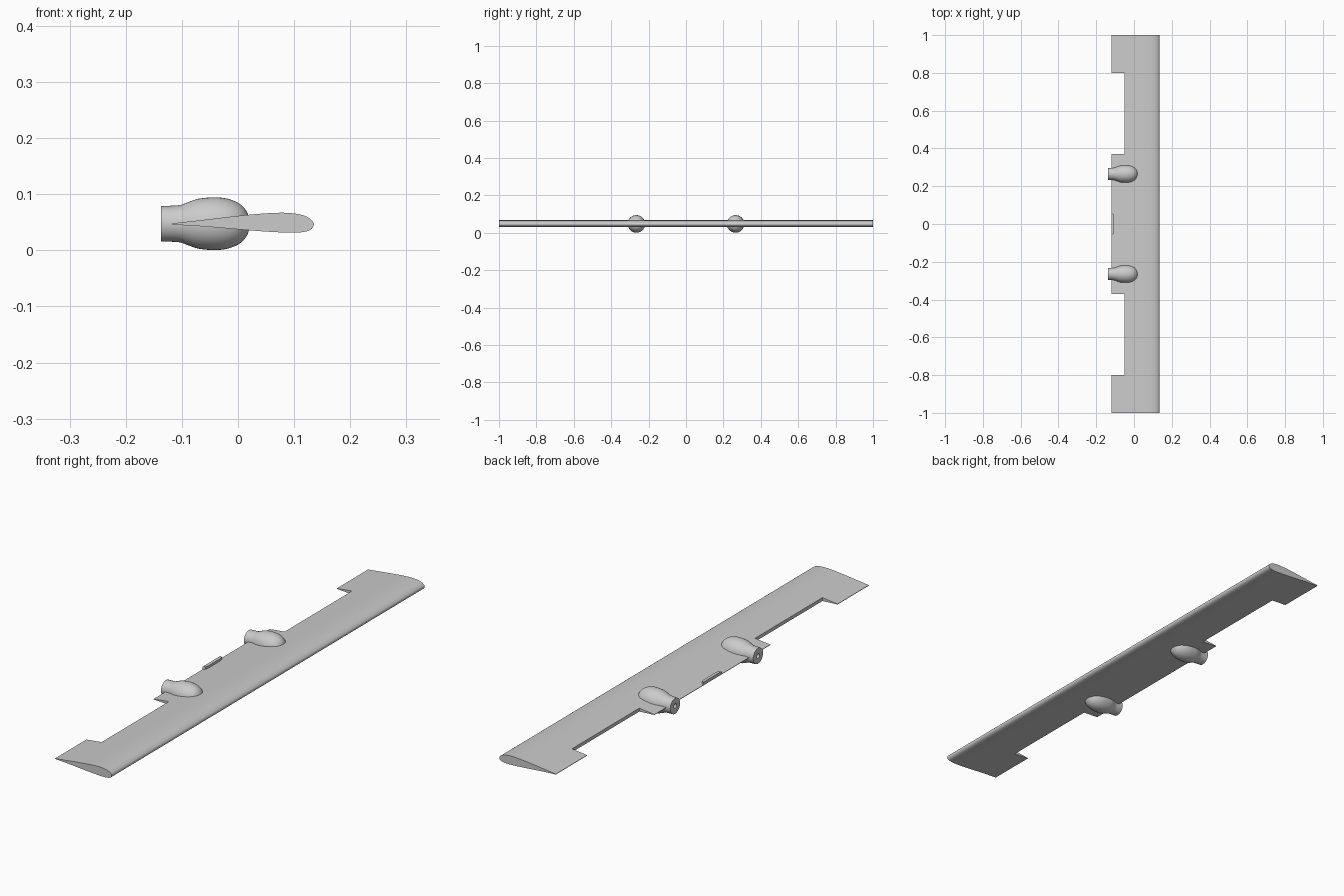
import bpy, bmesh, math
from mathutils import Vector

if "Cube" in bpy.data.objects:
    bpy.data.objects.remove(bpy.data.objects["Cube"])


def make_object(name, bm, smooth=None):
    bmesh.ops.recalc_face_normals(bm, faces=bm.faces)
    mesh = bpy.data.meshes.new(name)
    bm.to_mesh(mesh)
    bm.free()
    obj = bpy.data.objects.new(name, mesh)
    bpy.context.collection.objects.link(obj)
    if smooth:
        bpy.ops.object.select_all(action='DESELECT')
        obj.select_set(True)
        bpy.context.view_layer.objects.active = obj
        bpy.ops.object.shade_smooth_by_angle(angle=math.radians(smooth))
    return obj


def prism(name, points, offset, smooth=None):
    """Extrude a flat outline along an offset."""
    bm = bmesh.new()
    face = bm.faces.new([bm.verts.new(p) for p in points])
    new = bmesh.ops.extrude_face_region(bm, geom=[face])['geom']
    verts = [g for g in new if isinstance(g, bmesh.types.BMVert)]
    bmesh.ops.translate(bm, verts=verts, vec=Vector(offset))
    if face.is_valid and len(face.link_loops if hasattr(face, 'link_loops') else []) < 0:
        bm.faces.remove(face)
    return make_object(name, bm, smooth)


def curve_through(pts, steps=4):
    """Smooth Catmull-Rom samples through the given points."""
    p = [Vector(q) for q in pts]
    p = [2 * p[0] - p[1]] + p + [2 * p[-1] - p[-2]]
    out = []
    for a, b, c, d in zip(p, p[1:], p[2:], p[3:]):
        for i in range(steps):
            t = i / steps
            out.append(0.5 * (2 * b + (c - a) * t + (2 * a - 5 * b + 4 * c - d) * t * t
                              + (3 * b - a - 3 * c + d) * t ** 3))
    return out + [p[-2]]


# Wing: airfoil section swept across the span
airfoil = curve_through([
    (-0.118, 0.048), (-0.06, 0.0545), (0.0, 0.0615), (0.05, 0.066), (0.085, 0.067),
    (0.11, 0.064), (0.126, 0.058), (0.135, 0.048), (0.131, 0.038), (0.118, 0.033),
    (0.095, 0.0315), (0.05, 0.0335), (0.0, 0.0375), (-0.06, 0.0425), (-0.118, 0.046)])
wing = prism("wing", [(p.x, -1, p.y) for p in airfoil], (0, 2, 0), 35)

# Trailing-edge cutouts
for side in (-1, 1):
    y0, y1 = side * 0.37, side * 0.80
    cutter = prism("cutout_cutter", [(-0.2, y0, 0), (-0.05, y0, 0), (-0.05, y1, 0), (-0.2, y1, 0)],
                   (0, 0, 0.1))
    cutter.hide_render = True
    cutter.hide_set(True)
    mod = wing.modifiers.new("cutout", 'BOOLEAN')
    mod.object = cutter
    mod.operation = 'DIFFERENCE'
    mod.solver = 'EXACT'


# Engine nacelles: lathed pods with an open recess at the rear
def nacelle(name, y):
    body = curve_through([(-0.137, 0.0315), (-0.105, 0.033), (-0.09, 0.038), (-0.07, 0.0445),
                          (-0.04, 0.047), (-0.015, 0.0435), (0.005, 0.034), (0.017, 0.019),
                          (0.0215, 0.0)])
    profile = [(-0.115, 0.0), (-0.115, 0.009), (-0.137, 0.009)] + [tuple(p) for p in body]
    bm = bmesh.new()
    verts = [bm.verts.new((x, 0, max(r, 0))) for x, r in profile]
    edges = [bm.edges.new(e) for e in zip(verts, verts[1:])]
    bmesh.ops.spin(bm, geom=verts + edges, cent=(0, 0, 0), axis=(1, 0, 0),
                   angle=math.tau, steps=40)
    bmesh.ops.remove_doubles(bm, verts=bm.verts, dist=1e-5)
    bmesh.ops.translate(bm, verts=bm.verts, vec=(0, y, 0.0475))
    make_object(name, bm, 40)


nacelle("right_nacelle", -0.265)
nacelle("left_nacelle", 0.265)

# Small tail block at the middle of the trailing edge
prism("tail_block", [(-0.118, -0.057, 0.046), (-0.108, -0.052, 0.046), (-0.105, -0.038, 0.046),
                     (-0.105, 0.038, 0.046), (-0.108, 0.052, 0.046), (-0.118, 0.057, 0.046)],
      (0, 0, 0.013))
